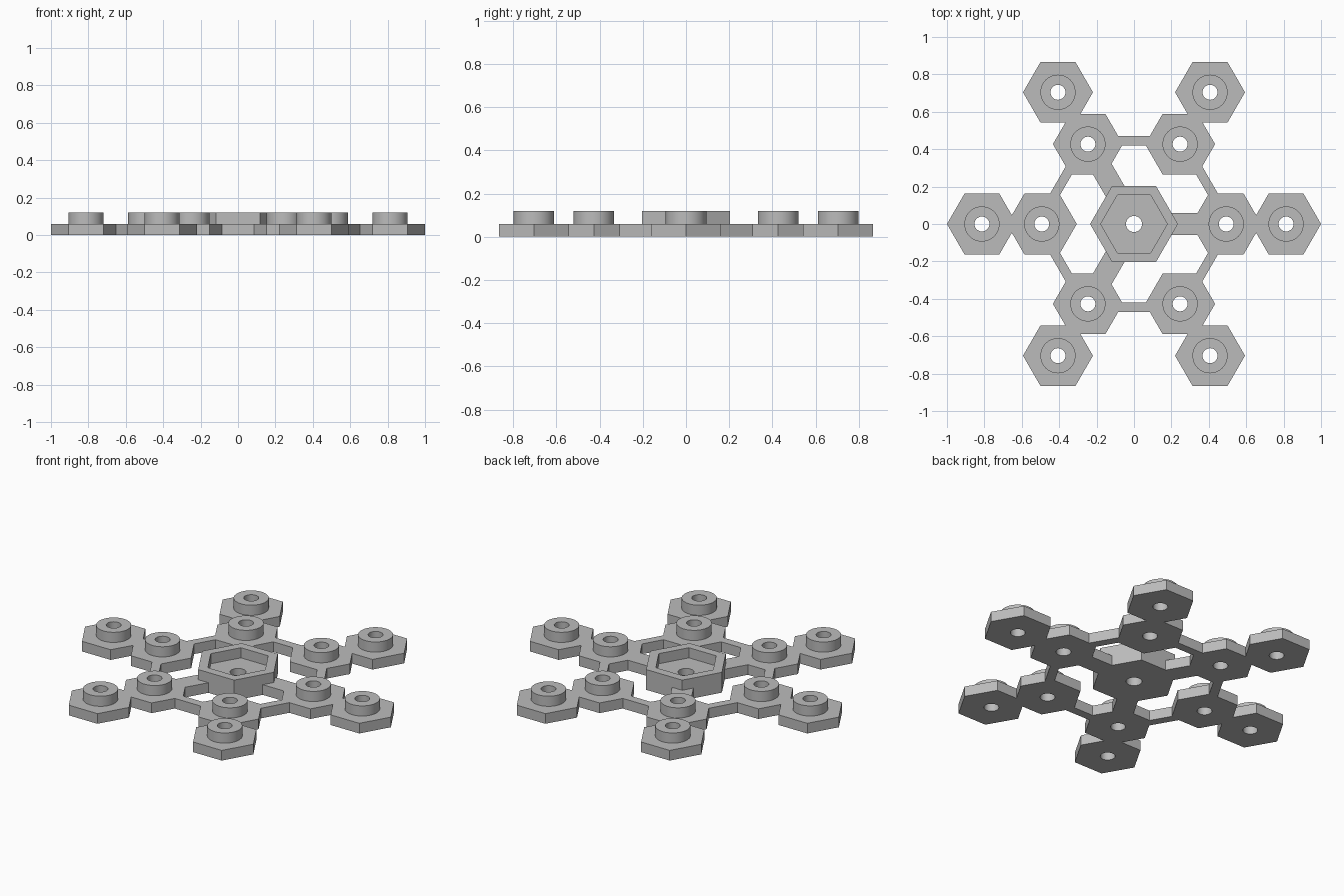
import bpy
import bmesh
from math import cos, sin, radians
from mathutils import Matrix

cube = bpy.data.objects.get("Cube")
if cube:
    bpy.data.objects.remove(cube, do_unlink=True)

PLATE_TOP, TOP = 0.06, 0.12
INNER, OUTER = 0.493, 0.813     # distance of the plates from the centre
SPOKES = range(0, 360, 60)

grey = bpy.data.materials.new("grey plastic")
grey.use_nodes = True
grey.diffuse_color = (0.5, 0.5, 0.5, 1)
grey.node_tree.nodes["Principled BSDF"].inputs["Base Color"].default_value = (0.5, 0.5, 0.5, 1)


def finish(name, bm):
    mesh = bpy.data.meshes.new(name)
    bm.to_mesh(mesh)
    bm.free()
    mesh.materials.append(grey)
    obj = bpy.data.objects.new(name, mesh)
    bpy.context.collection.objects.link(obj)
    return obj


def prism(name, sides, radius, z0, z1, dist=0, angle=0):
    """Upright prism with a corner on +x, placed at a polar position."""
    bm = bmesh.new()
    a = radians(angle)
    ring = [bm.verts.new((dist * cos(a) + radius * cos(radians(360 * i / sides)),
                          dist * sin(a) + radius * sin(radians(360 * i / sides)), z0))
            for i in range(sides)]
    base = bm.faces.new(ring)
    top = bmesh.ops.extrude_face_region(bm, geom=[base])
    bmesh.ops.translate(bm, vec=(0, 0, z1 - z0),
                        verts=[v for v in top["geom"] if isinstance(v, bmesh.types.BMVert)])
    bmesh.ops.recalc_face_normals(bm, faces=bm.faces)
    return finish(name, bm)


def bar(name, size_x, size_y, dist, angle):
    """Flat bar centred at a distance along a direction."""
    bm = bmesh.new()
    bmesh.ops.create_cube(bm, size=1)
    place = (Matrix.Rotation(radians(angle), 4, "Z")
             @ Matrix.Translation((dist, 0, PLATE_TOP / 2))
             @ Matrix.Diagonal((size_x, size_y, PLATE_TOP, 1)))
    bmesh.ops.transform(bm, matrix=place, verts=bm.verts)
    return finish(name, bm)


# Central hexagonal cup
snowflake = prism("snowflake", 6, 0.235, 0, TOP)
solids, cutters = [], []

# Arms: hexagonal plates with drilled round studs
for angle in SPOKES:
    for dist in (INNER, OUTER):
        solids.append(prism("hex_plate", 6, 0.187, 0, PLATE_TOP, dist, angle))
    solids.append(bar("ring_strut", 0.05, 0.4, 0.445, angle + 30))
for angle in (0, 120, 240):
    solids.append(bar("centre_spoke", 0.27, 0.115, 0.285, angle))
for angle in SPOKES:
    for dist in (INNER, OUTER):
        solids.append(prism("stud", 48, 0.094, PLATE_TOP / 2, TOP, dist, angle))
        cutters.append(prism("stud_hole", 32, 0.04, -0.1, 0.2, dist, angle))

# Cup recess and centre hole
cutters.append(prism("cup_recess", 6, 0.178, PLATE_TOP, 0.2))
cutters.append(prism("centre_hole", 32, 0.043, -0.1, 0.2))

# Merge the parts into one solid
bpy.context.view_layer.objects.active = snowflake
for operation, parts in (("UNION", solids), ("DIFFERENCE", cutters)):
    for part in parts:
        mod = snowflake.modifiers.new(part.name, "BOOLEAN")
        mod.operation = operation
        mod.solver = "EXACT"
        mod.object = part
        bpy.ops.object.modifier_apply(modifier=mod.name)
for part in solids + cutters:
    bpy.data.objects.remove(part, do_unlink=True)

# Smooth the round walls, keep the rims crisp
bpy.ops.object.select_all(action="DESELECT")
snowflake.select_set(True)
bpy.ops.object.shade_smooth_by_angle(angle=radians(30))
